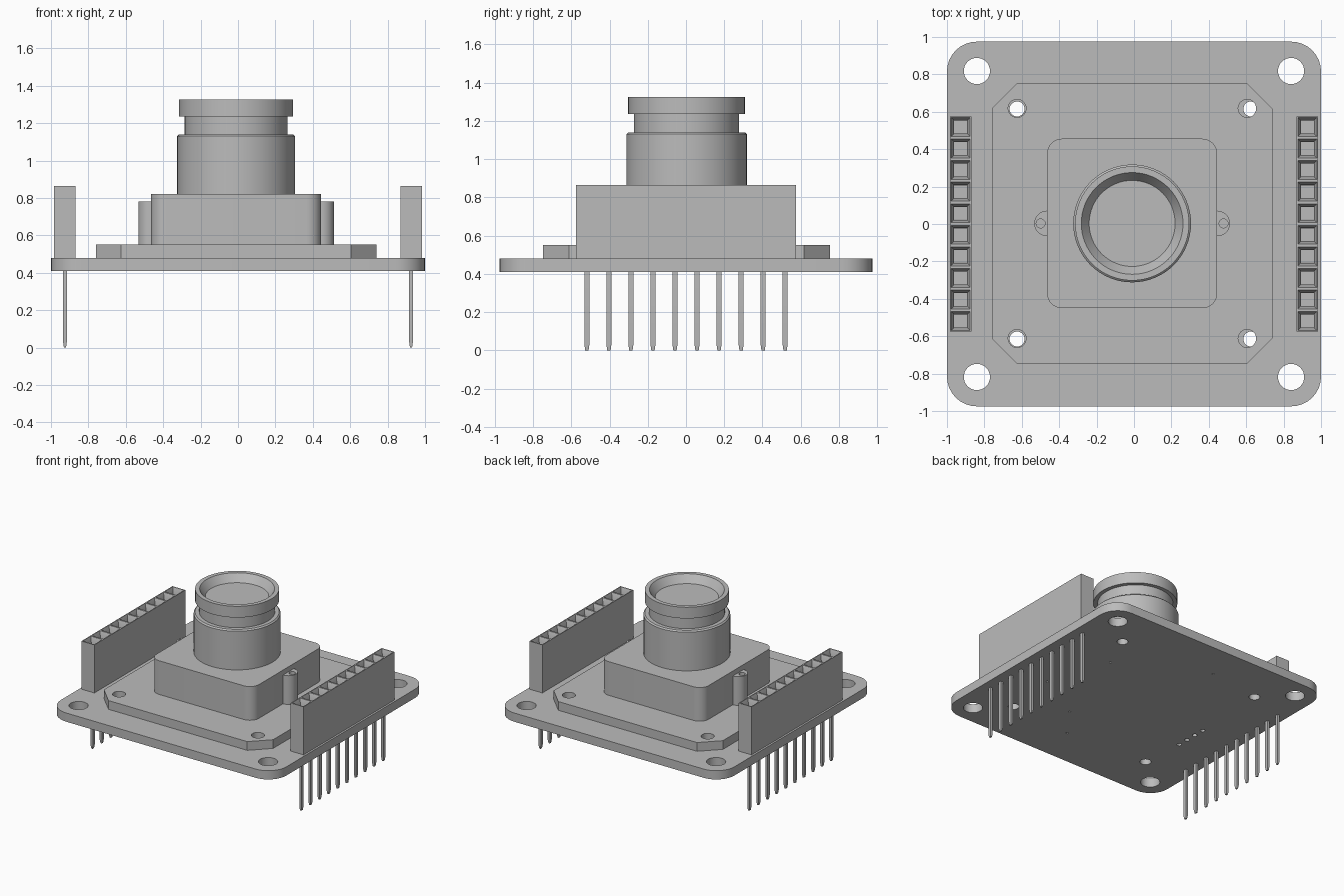
import bpy, bmesh
from math import sin, cos, pi, radians
from mathutils import Matrix, Vector

if "Cube" in bpy.data.objects:
    bpy.data.objects.remove(bpy.data.objects["Cube"])

grey = bpy.data.materials.new("plain grey")
grey.use_nodes = True
grey.diffuse_color = (0.5, 0.5, 0.5, 1)
grey.node_tree.nodes["Principled BSDF"].inputs["Base Color"].default_value = (0.5, 0.5, 0.5, 1)


def finish(name, bm):
    bmesh.ops.remove_doubles(bm, verts=bm.verts, dist=0.0002)
    bmesh.ops.recalc_face_normals(bm, faces=bm.faces)
    mesh = bpy.data.meshes.new(name)
    bm.to_mesh(mesh)
    bm.free()
    mesh.materials.append(grey)
    mesh.shade_smooth()
    mesh.set_sharp_from_angle(angle=radians(30))
    obj = bpy.data.objects.new(name, mesh)
    bpy.context.collection.objects.link(obj)
    return obj


def arc(x, y, r, start=0, end=2 * pi, steps=32):
    closed = abs(end - start) > 6.2
    count = steps if closed else steps + 1
    return [(x + r * cos(start + (end - start) * i / steps),
             y + r * sin(start + (end - start) * i / steps)) for i in range(count)]


def cornered_box(x0, x1, y0, y1, r, steps=8, chamfer=False):
    """Rectangle outline with rounded or chamfered corners."""
    pts = []
    for k, (x, y) in enumerate([(x1 - r, y1 - r), (x0 + r, y1 - r),
                                (x0 + r, y0 + r), (x1 - r, y0 + r)]):
        pts += arc(x, y, r, k * pi / 2, (k + 1) * pi / 2, 1 if chamfer else steps)
    return pts


def plate(name, outline, z0, z1, holes=()):
    """Extrude a flat outline, leaving the holes open."""
    curve = bpy.data.curves.new(name, 'CURVE')
    curve.dimensions = '2D'
    curve.fill_mode = 'BOTH'
    curve.extrude = (z1 - z0) / 2
    for loop in [outline, *holes]:
        spline = curve.splines.new('POLY')
        spline.points.add(len(loop) - 1)
        for p, (x, y) in zip(spline.points, loop):
            p.co = (x, y, 0, 1)
        spline.use_cyclic_u = True
    temp = bpy.data.objects.new(name + " outline", curve)
    bpy.context.collection.objects.link(temp)
    bpy.context.view_layer.update()
    mesh = bpy.data.meshes.new_from_object(temp.evaluated_get(bpy.context.evaluated_depsgraph_get()))
    bm = bmesh.new()
    bm.from_mesh(mesh)
    bmesh.ops.translate(bm, verts=bm.verts, vec=(0, 0, (z0 + z1) / 2))
    bpy.data.objects.remove(temp)
    bpy.data.curves.remove(curve)
    bpy.data.meshes.remove(mesh)
    return finish(name, bm)


def four(x, y, r, cx=0, cy=0):
    return [arc(cx + sx * x, cy + sy * y, r) for sx in (-1, 1) for sy in (-1, 1)]


CX, CY = -0.01, 0.003  # camera module centre

# circuit board with mounting holes and small vias
vias = [arc(-0.65, -0.088 * i, 0.018, steps=12) for i in range(4)]
vias += [arc(x, y, 0.009, steps=8) for x, y in
         [(0.5, 0.33), (0.67, -0.18), (0.265, -0.41), (0.08, -0.66), (-0.18, 0.68)]]
plate("circuit_board", cornered_box(-1, 1, -0.975, 0.975, 0.16), 0.41, 0.48,
      four(0.84, 0.818, 0.07) + four(0.625, 0.615, 0.04) + vias)

# module base plate
plate("module_base", cornered_box(CX - 0.75, CX + 0.75, CY - 0.75, CY + 0.75, 0.135, chamfer=True),
      0.48, 0.55, four(0.615, 0.615, 0.048, CX, CY))

# lens holder block and its screw ears
plate("lens_holder", cornered_box(CX - 0.455, CX + 0.455, CY - 0.453, CY + 0.453, 0.08), 0.55, 0.82)
for name, s in (("left_ear", 1), ("right_ear", -1)):
    start = -pi / 2 if s > 0 else pi / 2
    plate(name, arc(CX + s * 0.455, CY, 0.068, start, start + pi, 24), 0.55, 0.78,
          [arc(CX + s * 0.489, CY, 0.024, steps=20)])

# lens barrel, turned from one profile
profile = [(0, 0.82), (0.315, 0.82), (0.315, 1.13), (0.305, 1.14), (0.275, 1.14), (0.275, 1.235),
           (0.305, 1.235), (0.305, 1.325), (0.272, 1.325), (0.23, 1.265), (0, 1.265)]
bm = bmesh.new()
verts = [bm.verts.new((CX + r, CY, z)) for r, z in profile]
edges = [bm.edges.new(pair) for pair in zip(verts, verts[1:])]
bmesh.ops.spin(bm, geom=verts + edges, cent=(CX, CY, 0), axis=(0, 0, 1),
               angle=2 * pi, steps=64)
finish("lens_barrel", bm)

# socket strips and pins
PITCH, COUNT = 0.1152, 10
for side, s in (("left", 1), ("right", -1)):
    bm = bmesh.new()
    bmesh.ops.create_grid(bm, x_segments=1, y_segments=COUNT, size=0.5,
                          matrix=Matrix.Translation((s * 0.927, 0, 0.48))
                          @ Matrix.Diagonal((0.115, PITCH * COUNT, 1, 1)))
    new = bmesh.ops.extrude_face_region(bm, geom=bm.faces[:], use_keep_orig=True)["geom"]
    bmesh.ops.translate(bm, vec=(0, 0, 0.385),
                        verts=[g for g in new if isinstance(g, bmesh.types.BMVert)])
    bmesh.ops.recalc_face_normals(bm, faces=bm.faces)
    tops = [f for f in bm.faces if f.normal.z > 0.5]
    for thickness, depth in ((0.01, 0), (0.022, -0.04), (0.001, -0.25)):
        bmesh.ops.inset_individual(bm, faces=tops, thickness=thickness, depth=depth)
    finish(side + "_socket_strip", bm)

    bm = bmesh.new()
    for i in range(COUNT):
        y = (i - (COUNT - 1) / 2) * PITCH
        bmesh.ops.create_cube(bm, size=1, matrix=Matrix.Translation((s * 0.925, y, 0.2225))
                              @ Matrix.Diagonal((0.02, 0.026, 0.385, 1)))
    bm.normal_update()
    tips = [f for f in bm.faces if f.normal.z < -0.5]
    bmesh.ops.inset_individual(bm, faces=tips, thickness=0.006, depth=0.03)
    finish(side + "_pins", bm)
